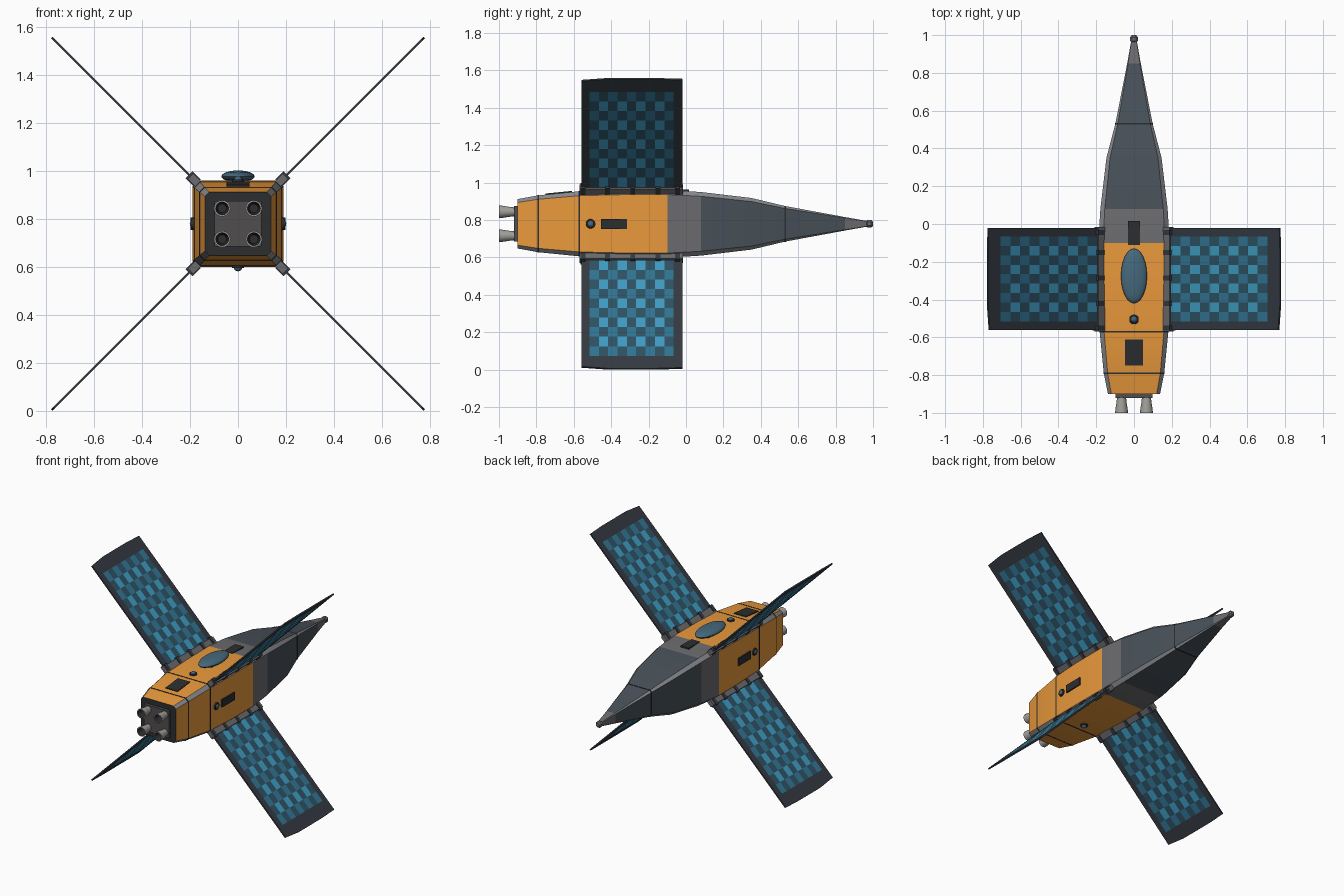
import bpy, bmesh, math
from mathutils import Vector, Matrix

if "Cube" in bpy.data.objects:
    bpy.data.objects.remove(bpy.data.objects["Cube"])

ZC = 0.78  # height of the hull axis


def mat(name, r, g, b):
    m = bpy.data.materials.new(name)
    m.diffuse_color = (r, g, b, 1)
    m.use_nodes = True
    m.node_tree.nodes["Principled BSDF"].inputs["Base Color"].default_value = m.diffuse_color
    return m


ORANGE = mat("orange", 0.82, 0.32, 0.045)
SLATE = mat("slate", 0.065, 0.082, 0.1)
BAND = mat("band_grey", 0.15, 0.15, 0.16)
EDGE = mat("edge_grey", 0.25, 0.26, 0.28)
DARK = mat("dark", 0.025, 0.027, 0.03)
FRAME = mat("frame", 0.035, 0.043, 0.055)
PLATE = mat("plate", 0.08, 0.075, 0.075)
METAL = mat("metal", 0.36, 0.35, 0.32)
GLASS = mat("glass", 0.06, 0.14, 0.2)
CELLS = [mat("cell_dark", 0.027, 0.085, 0.13),
         mat("cell_mid", 0.032, 0.18, 0.3),
         mat("cell_bright", 0.05, 0.34, 0.56)]


def finish(name, bm, mats, smooth=None, recalc=True):
    if recalc:
        bmesh.ops.recalc_face_normals(bm, faces=bm.faces[:])
    me = bpy.data.meshes.new(name)
    bm.to_mesh(me)
    bm.free()
    for m in mats:
        me.materials.append(m)
    ob = bpy.data.objects.new(name, me)
    bpy.context.collection.objects.link(ob)
    if smooth:
        bpy.ops.object.select_all(action='DESELECT')
        ob.select_set(True)
        bpy.context.view_layer.objects.active = ob
        bpy.ops.object.shade_smooth_by_angle(angle=math.radians(smooth))
    return ob


def section(y, hx, hz, k=0.13):
    """Square ring with chamfered corners."""
    c = k * hx
    q = [(hx, hz - c), (hx - c, hz)]
    pts = q + [(-x, z) for x, z in q[::-1]]
    pts += [(-x, -z) for x, z in q] + [(x, -z) for x, z in q[::-1]]
    return [(x, y, ZC + z) for x, z in pts]


def loft(name, rings, mats, face_mat, smooth=None):
    bm = bmesh.new()
    vs = [[bm.verts.new(p) for p in r] for r in rings]
    n = len(vs[0])
    for i in range(len(vs) - 1):
        for j in range(n):
            k = (j + 1) % n
            f = bm.faces.new((vs[i][j], vs[i][k], vs[i + 1][k], vs[i + 1][j]))
            f.material_index = face_mat(i, j)
    for r, i in ((vs[0], -1), (vs[-1], len(vs))):
        bm.faces.new(r).material_index = face_mat(i, 1)
    return finish(name, bm, mats, smooth)


def box(name, lo, hi, m):
    bm = bmesh.new()
    bmesh.ops.create_cube(bm, size=1)
    for v in bm.verts:
        v.co = [(a + b) / 2 + c * (b - a) for a, b, c in zip(lo, hi, v.co)]
    return finish(name, bm, [m])


# Hull: y, half width, half height, zone of the span that follows
HULL = [(-0.90, 0.138, 0.132, 0), (-0.79, 0.160, 0.152, 0), (-0.57, 0.182, 0.174, 0),
        (-0.35, 0.189, 0.180, 0), (-0.10, 0.189, 0.181, 1), (0.08, 0.178, 0.170, 2),
        (0.35, 0.146, 0.138, 2), (0.53, 0.099, 0.095, 2), (0.85, 0.036, 0.036, 1),
        (0.975, 0.014, 0.014, 1)]


def hull_mat(i, j):
    if i < 0:
        return 4
    if i >= len(HULL):
        return 1
    return 3 if j % 2 == 0 else HULL[i][3]


loft("hull", [section(y, hx, hz) for y, hx, hz, _ in HULL],
     [ORANGE, BAND, SLATE, EDGE, DARK], hull_mat, 20)

# Dark panel seams round the hull
for i in (1, 2, 7):
    y, hx, hz, _ = HULL[i]
    loft("panel_seam", [section(y + d, hx + 0.0015, hz + 0.0015) for d in (-0.004, 0.004)],
         [DARK], lambda i, j: 0)

# Nose tip knob
loft("nose_tip", [section(y, r, r, 0.55) for y, r in
                  ((0.962, 0.014), (0.97, 0.021), (0.988, 0.021), (1.0, 0.012))],
     [BAND], lambda i, j: 0)

# Engine plate and four nozzles
box("engine_plate", (-0.098, -0.92, ZC - 0.095), (0.098, -0.895, ZC + 0.095), PLATE)
NOZZLE = [(0.024, -0.915), (0.026, -0.94), (0.033, -0.985), (0.034, -1.0),
          (0.027, -1.0), (0.018, -0.935)]
for sx in (-1, 1):
    for sz in (-1, 1):
        rings = [[(sx * 0.066 + r * math.cos(a), y, ZC + sz * 0.064 + r * math.sin(a))
                  for a in (math.tau * s / 20 for s in range(20))] for r, y in NOZZLE]
        loft("nozzle", rings, [METAL, DARK], lambda i, j: 1 if i >= 4 else 0, 40)

# Wings: t runs out along the diagonal, n is across the panel
Y0, Y1, T0, T1 = -0.56, -0.02, 0.175, 0.776
OUTLINE = [(T0, Y0), (T1 - 0.01, Y0), (T1, Y0 + 0.14), (T1, Y1 - 0.14), (T1 - 0.004, Y1), (T0, Y1)]
COLS, ROWS = 9, 10
CY0, CY1, CT0, CT1 = -0.516, -0.066, 0.20, 0.71


def wing(sx, sz):
    s = math.sqrt(0.5)

    def P(t, y, n):
        return Vector((sx * (t + n * s), y, ZC + sz * (t - n * s)))

    across = Vector((sx, 0, -sz))

    def slab(name, t0, t1, y0, y1, h, m):
        loft(name, [[P(t, y, n) for t, n in ((t0, -h), (t1, -h), (t1, h), (t0, h))]
                    for y in (y0, y1)], [m], lambda i, j: 0)

    loft("wing_frame", [[P(t, y, n) for t, y in OUTLINE] for n in (-0.005, 0.005)],
         [FRAME], lambda i, j: 0)

    # Chequered solar cells on both faces
    bm = bmesh.new()
    dy, dt = (CY1 - CY0) / COLS, (CT1 - CT0) / ROWS
    for side in (-1, 1):
        for i in range(COLS):
            for j in range(ROWS):
                y, t = CY0 + i * dy, CT0 + j * dt
                f = bm.faces.new([bm.verts.new(P(a, b, side * 0.0062)) for a, b in
                                  ((t, y), (t + dt, y), (t + dt, y + dy), (t, y + dy))])
                f.material_index = 0 if (i + j) % 2 == 0 else 1 + i % 2
                f.normal_update()
                if f.normal.dot(across) * side < 0:
                    f.normal_flip()
    finish("solar_cells", bm, CELLS, recalc=False)

    # Hinge rail with clamps
    slab("hinge_rail", 0.165, 0.198, Y0 - 0.01, Y1 + 0.005, 0.016, BAND)
    for y in (-0.55, -0.42, -0.285, -0.15, -0.045):
        slab("hinge_clamp", 0.17, 0.204, y - 0.013, y + 0.013, 0.021, FRAME)


for sx in (-1, 1):
    for sz in (-1, 1):
        wing(sx, sz)


def blob(name, loc, size, m):
    bm = bmesh.new()
    bmesh.ops.create_uvsphere(bm, u_segments=24, v_segments=12, radius=1)
    bm.transform(Matrix.Translation(loc) @ Matrix.Diagonal((*size, 1)))
    return finish(name, bm, [m], 40)


def port(name, loc, axis):
    """Round port: collar with a glass bead."""
    bm = bmesh.new()
    rot = Vector((0, 0, 1)).rotation_difference(axis).to_matrix().to_4x4()
    bmesh.ops.create_cone(bm, cap_ends=True, segments=20, radius1=0.027, radius2=0.024,
                          depth=0.02, matrix=Matrix.Translation(loc) @ rot)
    finish(name + "_collar", bm, [DARK], 40)
    blob(name + "_glass", Vector(loc) + axis * 0.006, (0.018,) * 3 if axis.x == 0 else (0.012, 0.018, 0.018), GLASS)


# Canopy dome on a short pedestal
box("canopy_base", (-0.045, -0.36, 0.95), (0.045, -0.19, 0.975), DARK)
blob("canopy", (0, -0.275, 0.977), (0.069, 0.145, 0.025), GLASS)

# Ports on all four sides
port("top_port", (0, -0.505, ZC + 0.174), Vector((0, 0, 1)))
port("bottom_port", (0, -0.505, ZC - 0.174), Vector((0, 0, -1)))
for sx in (-1, 1):
    port("side_port", (sx * 0.183, -0.51, ZC), Vector((sx, 0, 0)))
    x0, x1 = sorted((sx * 0.17, sx * 0.197))
    box("side_vent", (x0, -0.455, ZC - 0.027), (x1, -0.315, ZC + 0.027), DARK)

# Dark hatches on top
box("front_hatch", (-0.033, -0.11, 0.93), (0.033, 0.015, 0.964), DARK)
rear = box("rear_hatch", (-0.047, -0.07, -0.015), (0.047, 0.07, 0.006), DARK)
rear.location = (0, -0.68, ZC + 0.163)
rear.rotation_euler.x = math.atan2(0.022, 0.22)
